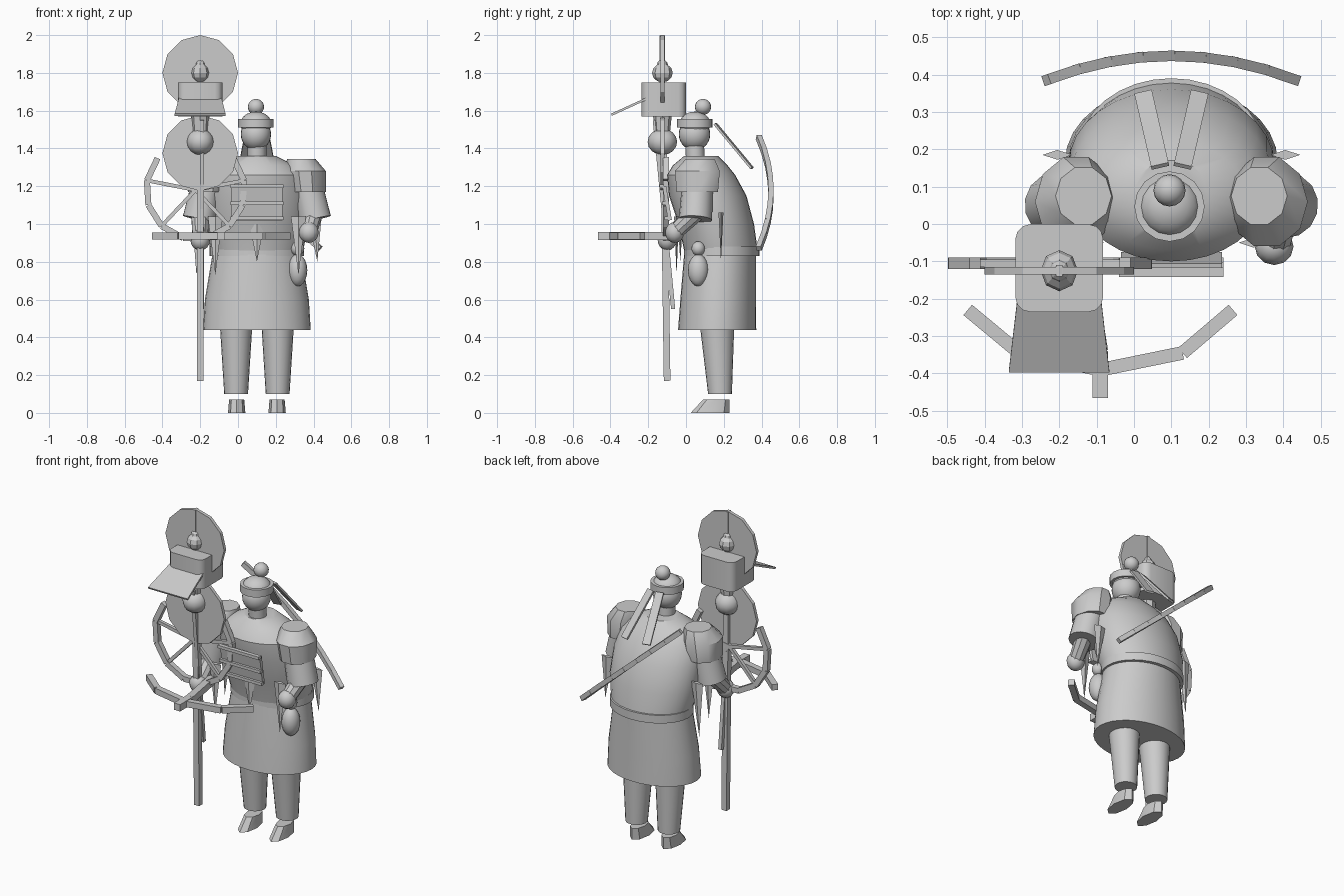
import bpy, bmesh, math
from mathutils import Vector, Matrix

if "Cube" in bpy.data.objects:
    bpy.data.objects.remove(bpy.data.objects["Cube"])

grey = bpy.data.materials.new("plain_grey")
grey.use_nodes = True
grey.diffuse_color = (0.6, 0.6, 0.6, 1)
grey.node_tree.nodes["Principled BSDF"].inputs["Base Color"].default_value = (0.6, 0.6, 0.6, 1)

MID = 0.1  # x of the figure's own centre line


def finish(name, bm, smooth=False):
    bmesh.ops.recalc_face_normals(bm, faces=bm.faces)
    mesh = bpy.data.meshes.new(name)
    bm.to_mesh(mesh)
    bm.free()
    mesh.materials.append(grey)
    obj = bpy.data.objects.new(name, mesh)
    bpy.context.collection.objects.link(obj)
    if smooth:
        bpy.ops.object.select_all(action='DESELECT')
        obj.select_set(True)
        bpy.context.view_layer.objects.active = obj
        bpy.ops.object.shade_smooth_by_angle(angle=math.radians(35))
    return obj


def loft(name, rings, n=32):
    """Stack of ellipses (x, y, z, rx, ry), capped at both ends."""
    bm = bmesh.new()
    loops = []
    for x, y, z, rx, ry in rings:
        loops.append([bm.verts.new((x + rx * math.cos(2 * math.pi * i / n),
                                    y + ry * math.sin(2 * math.pi * i / n), z)) for i in range(n)])
    for a, b in zip(loops, loops[1:]):
        for i in range(n):
            j = (i + 1) % n
            bm.faces.new((a[i], a[j], b[j], b[i]))
    bm.faces.new(loops[0])
    bm.faces.new(loops[-1])
    return finish(name, bm, True)


def aim(a, b):
    a, b = Vector(a), Vector(b)
    rot = (b - a).to_track_quat('Z', 'Y').to_matrix().to_4x4()
    return Matrix.Translation((a + b) / 2) @ rot, (b - a).length


def tube(name, a, b, r1, r2, n=16, smooth=True):
    m, length = aim(a, b)
    bm = bmesh.new()
    bmesh.ops.create_cone(bm, cap_ends=True, segments=n, radius1=r1, radius2=r2,
                          depth=length, matrix=m)
    return finish(name, bm, smooth)


def bars(name, points, w, t):
    """Square rods joining consecutive points."""
    bm = bmesh.new()
    for a, b in zip(points, points[1:]):
        m, length = aim(a, b)
        bmesh.ops.create_cube(bm, size=1, matrix=m @ Matrix.Diagonal((w, t, length, 1)))
    return finish(name, bm)


def ball(name, centre, radii, n=16):
    bm = bmesh.new()
    bmesh.ops.create_uvsphere(bm, u_segments=n, v_segments=n // 2 + 2, radius=1,
                              matrix=Matrix.Translation(centre) @ Matrix.Diagonal((*radii, 1)))
    return finish(name, bm, n > 10)


def spike(name, x, y, top, tip_x, tip):
    """Flat four-sided pendant pointing down."""
    bm = bmesh.new()
    rim = [bm.verts.new((x + dx, y + dy, top))
           for dx, dy in ((-.04, 0), (0, -.013), (.04, 0), (0, .013))]
    end = bm.verts.new((tip_x, y, tip))
    bm.faces.new(rim)
    for i in range(4):
        bm.faces.new((rim[i], rim[(i + 1) % 4], end))
    finish(name, bm)


# Robe, belt and torso
loft("skirt", [(MID, .165, .44, .285, .207), (MID, .17, .6, .275, .2), (MID, .18, .84, .235, .19)])
loft("belt", [(MID, .19, .83, .25, .2), (MID, .19, .88, .25, .2)])
loft("torso", [(MID, .185, .86, .245, .195), (MID, .16, 1.0, .275, .2), (MID, .115, 1.15, .275, .205),
               (MID, .08, 1.26, .25, .18), (MID, .075, 1.31, .2, .145), (MID, .08, 1.36, .1, .09)])
loft("neck", [(MID, .05, 1.34, .05, .05), (MID, .045, 1.43, .05, .05)])

# Head and cap
ball("head", (.095, .045, 1.475), (.08, .083, .085), 24)
loft("cap_band", [(.095, .047, 1.51, .094, .094), (.095, .047, 1.555, .094, .094)], 16)
ball("cap_dome", (.095, .047, 1.53), (.083, .083, .065))
ball("cap_pompom", (.095, .09, 1.62), (.043, .043, .042))

# Mirrored limbs, sleeves and ribbons
for side, label in ((1, "left"), (-1, "right")):
    def mx(x):
        return MID + side * x
    loft(label + "_leg", [(mx(.11), .18, .1, .063, .063), (mx(.11), .165, .45, .085, .09)], 20)
    shoe = [(mx(.107), .128, 0, .046, .103), (mx(.107), .16, .07, .04, .07)]
    loft(label + "_shoe", shoe, 8)
    loft(label + "_shoulder_pad",
         [(mx(.265), .06, 1.17, .1, .115), (mx(.255), .06, 1.28, .11, .125), (mx(.235), .075, 1.345, .075, .08)], 10)
    tube(label + "_sleeve", (mx(.25), .065, 1.28), (mx(.307), .05, 1.025), .08, .088, 14)
    hand = (.375, -.06, .955) if side > 0 else (-.2, -.1, .915)
    tube(label + "_forearm", (mx(.3), .05, 1.06), hand, .05, .042, 10)
    ball(label + "_hand", hand, (.052, .05, .055), 12)
    bars(label + "_cap_ribbon", [(mx(.03), .155, 1.53), (mx(.075), .35, 1.295)], .048, .012)
    spike(label + "_back_pendant", mx(.155), .28, 1.05, mx(.155), .82)
    spike(label + "_side_pendant", mx(.305), .185, 1.06, mx(.32), .8 if side > 0 else .73)
    spike(label + "_front_pendant", mx(.22), -.05, 1.04, mx(.22), .73)
spike("centre_pendant", MID, -.03, 1.0, MID, .8)

# Chest tablet with rails
bars("chest_tablet", [(MID, -.085, 1.02), (MID, -.115, 1.2)], .27, .02)
for i, z in enumerate((1.03, 1.11, 1.2)):
    y = -.1 - (z - 1.02) * .16
    bars("tablet_rail_%d" % i, [(-.04, y, z), (.24, y, z)], .025, .018)

# Gourd hung at the hip
ball("gourd_body", (.315, .065, .755), (.052, .055, .085))
ball("gourd_top", (.315, .065, .87), (.036, .036, .038))

# Curved bow slung across the back
arc = []
for i in range(9):
    t = i / 4 - 1
    arc.append((MID + .335 * t, .45 - .065 * t * t, 1.165 - .295 * t))
bars("back_bow", arc, .028, .028)

# Staff and its thin companion rod
SX, SY = -.2, -.125
bars("staff", [(SX, -.1, .17), (SX, -.12, 1.58)], .035, .035)
bars("thin_rod", [(-.19, -.068, .55), (-.19, -.165, 1.55)], .022, .022)

# Discs on the staff
for name, z in (("upper_disc", 1.8), ("lower_disc", 1.375)):
    tube(name, (SX, SY - .01, z), (SX, SY + .01, z), .2, .2, 12, False)
bars("disc_rib", [(SX, SY, 1.6), (SX, SY, 1.998)], .018, .03)

# Figurehead: face ball, box hat, brim and knob
ball("staff_ball", (SX, SY, 1.435), (.073, .078, .07), 12)
loft("staff_neck", [(SX, SY, 1.48, .04, .04), (SX, SY, 1.58, .05, .05)], 8)
hat = bmesh.new()
bmesh.ops.create_cube(hat, size=1, matrix=Matrix.Translation((SX, -.118, 1.66))
                      @ Matrix.Diagonal((.235, .235, .18, 1)))
upright = [e for e in hat.edges if abs(e.verts[0].co.z - e.verts[1].co.z) > .1]
bmesh.ops.bevel(hat, geom=upright, offset=.04, segments=3, profile=.5, affect='EDGES')
finish("box_hat", hat, True)
brim = bmesh.new()
outline = [brim.verts.new(p) for p in ((-.31, -.18, 1.67), (-.09, -.18, 1.67),
                                      (-.066, -.392, 1.573), (-.335, -.392, 1.573))]
face = brim.faces.new(outline)
ext = bmesh.ops.extrude_face_region(brim, geom=[face])
bmesh.ops.translate(brim, vec=(0, -.005, .011),
                    verts=[v for v in ext["geom"] if isinstance(v, bmesh.types.BMVert)])
finish("hat_brim", brim)
ball("hat_knob", (SX, SY, 1.8), (.05, .055, .05), 8)
ball("hat_knob_tip", (SX, SY, 1.84), (.028, .03, .03), 8)

# Open wheel arc with spokes
hub = Vector((-.225, -.105, 1.18))
rim = []
for i in range(10):
    a = math.radians(140 + i * 260 / 9)
    rim.append(hub + .262 * Vector((math.cos(a), 0, math.sin(a))))
bars("wheel_rim", rim, .032, .032)
for i in (1, 3, 6, 8):
    bars("wheel_spoke_%d" % i, [hub, rim[i]], .02, .02)

# Crossbow held level
CX, CZ = -.09, .937
bars("crossbow_stock", [(CX, -.465, CZ), (CX, -.34, CZ), (-.14, -.05, CZ)], .042, .042)
bars("crossbow_limbs", [(-.445, -.23, CZ), (-.31, -.342, CZ), (CX, -.39, CZ),
                        (.13, -.345, CZ), (.265, -.23, CZ)], .036, .036)
